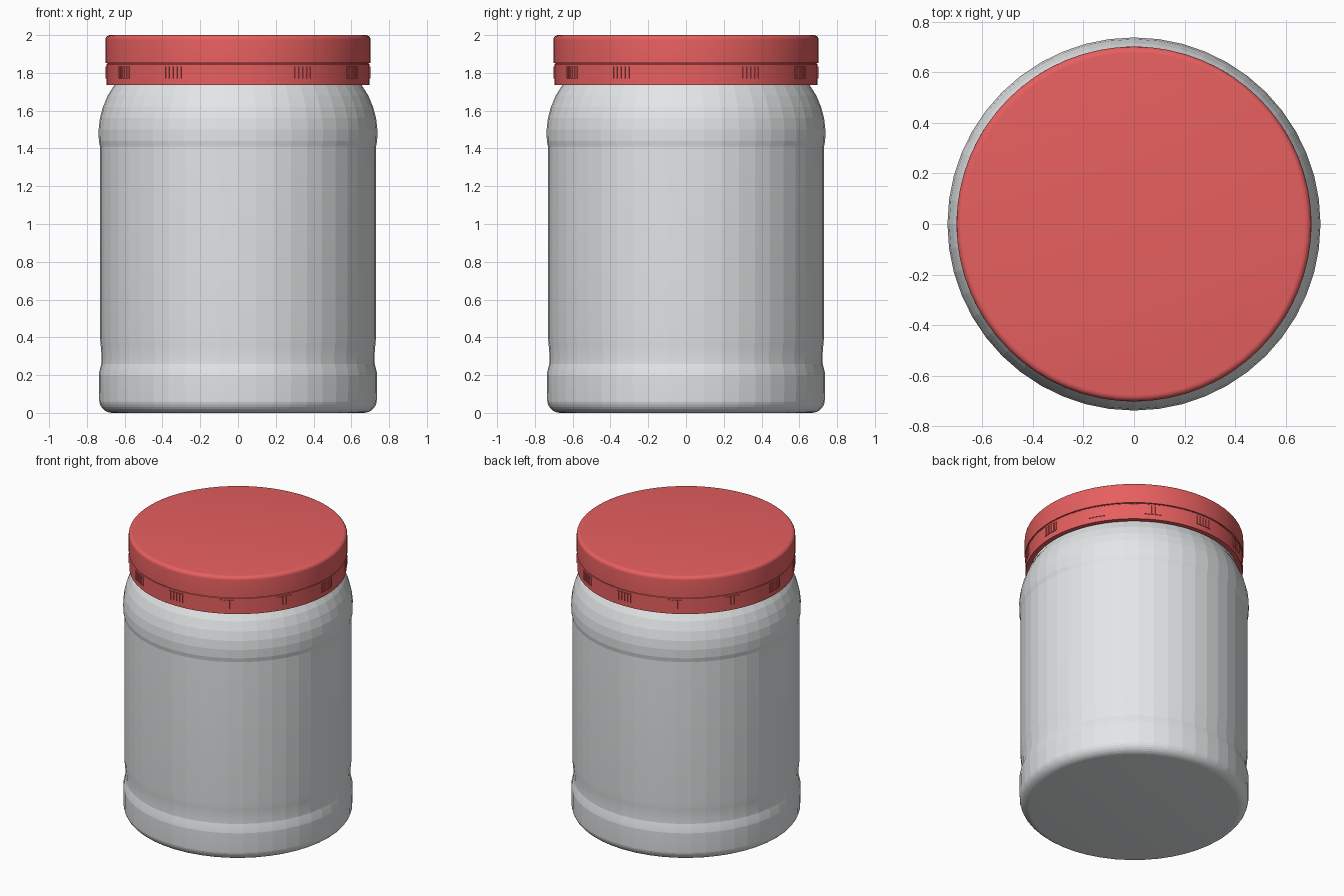
import bpy, bmesh
from math import sin, cos, pi, radians

cube = bpy.data.objects.get("Cube")
if cube:
    bpy.data.objects.remove(cube)


def material(name, rgb):
    m = bpy.data.materials.new(name)
    m.use_nodes = True
    m.diffuse_color = (*rgb, 1)
    m.node_tree.nodes["Principled BSDF"].inputs["Base Color"].default_value = (*rgb, 1)
    return m


def finish(bm, name, mat, angle):
    bmesh.ops.recalc_face_normals(bm, faces=bm.faces)
    mesh = bpy.data.meshes.new(name)
    bm.to_mesh(mesh)
    bm.free()
    mesh.materials.append(mat)
    ob = bpy.data.objects.new(name, mesh)
    bpy.context.collection.objects.link(ob)
    bpy.ops.object.select_all(action="DESELECT")
    ob.select_set(True)
    bpy.context.view_layer.objects.active = ob
    bpy.ops.object.shade_smooth_by_angle(angle=radians(angle))
    return ob


def lathe(name, profile, mat, segments, angle):
    """Spin a radius/height profile about z, closing both ends with one face."""
    bm = bmesh.new()
    rings = [[bm.verts.new((r * cos(2 * pi * i / segments), r * sin(2 * pi * i / segments), z))
              for i in range(segments)] for r, z in profile]
    for a, b in zip(rings, rings[1:]):
        for i in range(segments):
            j = (i + 1) % segments
            bm.faces.new((a[i], a[j], b[j], b[i]))
    bm.faces.new(rings[0])
    bm.faces.new(rings[-1])
    return finish(bm, name, mat, angle)


def arc(r, z, radius, start, end, steps):
    """Rounded corner of a profile, around the centre (r, z)."""
    angles = [radians(start + (end - start) * k / steps) for k in range(steps + 1)]
    return [(r + radius * cos(a), z + radius * sin(a)) for a in angles]


grey = material("light grey plastic", (0.77, 0.79, 0.80))
red = material("red plastic", (0.80, 0.115, 0.115))

# Jar: rounded foot, pinched waist, straight wall, curved shoulder and neck
jar = arc(0.665, 0.07, 0.07, -90, 0, 8)
jar += [(0.737, 0.2), (0.734, 0.22), (0.724, 0.26), (0.723, 0.31), (0.727, 0.36),
        (0.731, 0.40), (0.731, 1.41), (0.737, 1.44), (0.738, 1.50), (0.731, 1.56),
        (0.715, 1.62), (0.690, 1.68), (0.655, 1.735), (0.645, 1.76), (0.645, 1.93)]
lathe("jar_body", jar, grey, 48, 6)

# Lid: hollow cap with a rounded top edge
cap = [(0.665, 1.96), (0.665, 1.852), (0.702, 1.852)]
cap += arc(0.677, 1.975, 0.025, 0, 90, 5)
lathe("lid_cap", cap, red, 64, 30)

# Tamper ring below the cap, with a thin groove between them
ring = [(0.665, 1.852), (0.665, 1.735), (0.697, 1.735), (0.697, 1.845), (0.692, 1.849), (0.692, 1.852)]
lathe("tamper_ring", ring, red, 64, 30)

# Twelve groups of small ribs around the tamper ring
bm = bmesh.new()
for group in range(12):
    for rib in range(5):
        a = 2 * pi * group / 12 + (rib - 2) * 0.034
        made = bmesh.ops.create_cube(bm, size=1)["verts"]
        for v in made:
            x, y, z = 0.695 + v.co.x * 0.014, v.co.y * 0.016, 1.802 + v.co.z * 0.062
            v.co = (x * cos(a) - y * sin(a), x * sin(a) + y * cos(a), z)
finish(bm, "ring_ribs", red, 30)
